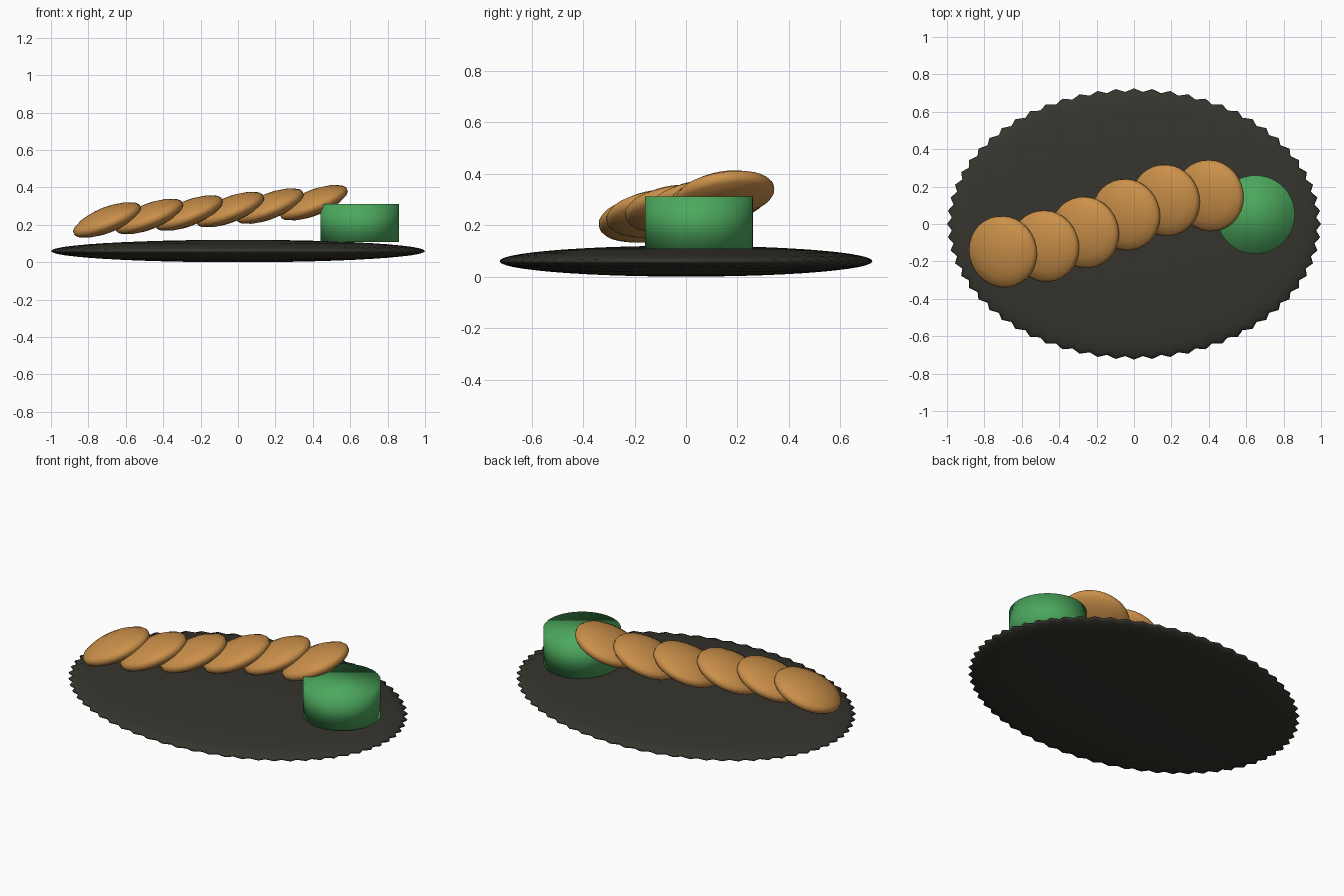
import bpy, bmesh, math
from mathutils import Vector

cube = bpy.data.objects.get("Cube")
if cube:
    bpy.data.objects.remove(cube)


def material(name, rgb):
    mat = bpy.data.materials.new(name)
    mat.use_nodes = True
    mat.diffuse_color = (*rgb, 1)
    mat.node_tree.nodes["Principled BSDF"].inputs["Base Color"].default_value = (*rgb, 1)
    return mat


def revolve(name, profile, segments, mat, radius_rule=None):
    """Closed smooth solid turned from (radius, z) points, listed top to bottom."""
    bm = bmesh.new()
    rings = []
    for r, z in profile:
        ring = []
        for i in range(segments):
            a = math.tau * i / segments
            rr = radius_rule(r, i) if radius_rule else r
            ring.append(bm.verts.new((rr * math.cos(a), rr * math.sin(a), z)))
        rings.append(ring)
    for top, low in zip(rings, rings[1:]):
        for i in range(segments):
            j = (i + 1) % segments
            bm.faces.new((top[i], low[i], low[j], top[j]))
    bm.faces.new(rings[0])
    bm.faces.new(rings[-1][::-1])
    for face in bm.faces:
        face.smooth = True
    mesh = bpy.data.meshes.new(name)
    bm.to_mesh(mesh)
    bm.free()
    mesh.materials.append(mat)
    obj = bpy.data.objects.new(name, mesh)
    bpy.context.collection.objects.link(obj)
    return obj


charcoal = material("charcoal plate", (0.036, 0.034, 0.026))
crust = material("golden crust", (0.60, 0.28, 0.068))
green = material("green dip", (0.072, 0.39, 0.11))

# Oval plate: flattened ellipsoid with a toothed rim
steps = 24
arc = [math.pi * (k + 0.25) / (steps + 0.5) for k in range(steps + 1)]
plate_profile = [(math.sin(a), 0.06 * math.cos(a)) for a in arc]
plate = revolve("plate", plate_profile, 128, charcoal,
                lambda r, i: r - (0.025 if i % 2 and r > 0.95 else 0))
plate.scale = (1, 0.725, 1)
plate.location = (0, 0, 0.06)

# Round dip pot standing on the plate, softly shaded over its rim
pot = revolve("dip_pot", [(0.21, 0.205), (0.21, 0)], 64, green)
pot.location = (0.65, 0.05, 0.107)

# Row of overlapping tilted patties climbing to the right
half = [(0.03, 0.064), (0.08, 0.058), (0.135, 0.045), (0.18, 0.024), (0.192, 0.010)]
patty_profile = half + [(r, -z) for r, z in reversed(half)]
tilt = Vector((-0.40, -0.15, 1)).to_track_quat('Z', 'Y').to_euler()
centres = [(-0.70, -0.148), (-0.475, -0.118), (-0.262, -0.045),
           (-0.042, 0.05), (0.17, 0.127), (0.405, 0.152)]
for n, (x, y) in enumerate(centres):
    patty = revolve(f"patty_{n + 1}", patty_profile, 32, crust)
    patty.location = (x, y, 0.226 + 0.0185 * n)
    patty.rotation_euler = tilt
